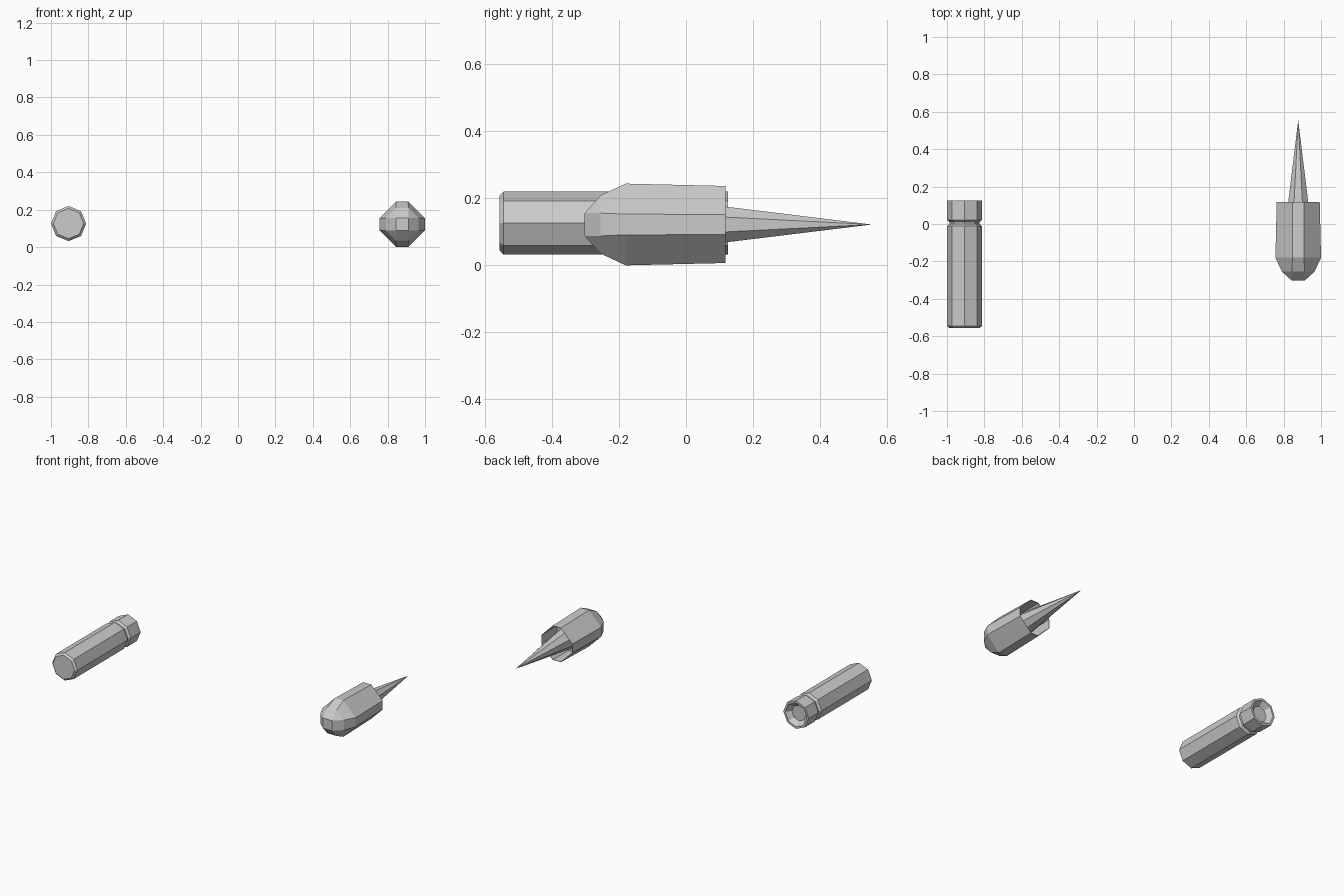
import bpy, bmesh, math

if "Cube" in bpy.data.objects:
    bpy.data.objects.remove(bpy.data.objects["Cube"])


def loft(name, rings, loc, cap_end=True):
    """Skin equal-sized rings of points into one flat-shaded mesh."""
    bm = bmesh.new()
    loops = [[bm.verts.new(p) for p in ring] for ring in rings]
    n = len(loops[0])
    for a, b in zip(loops, loops[1:]):
        for i in range(n):
            j = (i + 1) % n
            bm.faces.new((a[i], a[j], b[j], b[i]))
    bm.faces.new(loops[0][::-1])
    if cap_end:
        bm.faces.new(loops[-1])
    bmesh.ops.remove_doubles(bm, verts=bm.verts[:], dist=0.0005)
    bmesh.ops.dissolve_degenerate(bm, edges=bm.edges[:], dist=0.0001)
    bmesh.ops.recalc_face_normals(bm, faces=bm.faces[:])
    mesh = bpy.data.meshes.new(name)
    bm.to_mesh(mesh)
    bm.free()
    obj = bpy.data.objects.new(name, mesh)
    obj.location = loc
    bpy.context.collection.objects.link(obj)
    return obj


def round_ring(y, r, turn=0.0):
    """Regular octagon across the y axis."""
    return [(r * math.cos(turn + k * math.pi / 4), y,
             r * math.sin(turn + k * math.pi / 4)) for k in range(8)]


def flat_ring(y, e, h):
    """Octagon with four narrow flats of half width h at distance e."""
    pts = []
    for k in range(4):
        c, s = round(math.cos(k * math.pi / 2)), round(math.sin(k * math.pi / 2))
        for v in (-h, h):
            pts.append((c * e - s * v, y, s * e + c * v))
    return pts


# Spent casing: chamfered front, V groove, dished rear
casing_profile = [(-0.557, 0.081), (-0.545, 0.094), (-0.012, 0.094),
                  (0.0, 0.080), (0.010, 0.080), (0.022, 0.094),
                  (0.126, 0.094), (0.126, 0.080), (0.095, 0.052)]
loft("casing", [round_ring(y, r) for y, r in casing_profile],
     (-0.906, 0, 0.126))

# Projectile: blunt nose, faceted body, hollow rear with a floor inside
CENTRE = (0.878, 0, 0.122)
body_sections = [(-0.303, 0.034, 0.034), (-0.255, 0.087, 0.034),
                 (-0.18, 0.122, 0.031), (0.118, 0.115, 0.030),
                 (0.117, 0.113, 0.029), (-0.05, 0.115, 0.029)]
loft("projectile_body", [flat_ring(*s) for s in body_sections], CENTRE)

# Spike trailing out of the hollow rear
loft("rear_spike", [round_ring(-0.05, 0.080, math.pi / 8),
                    round_ring(0.555, 0.0001, math.pi / 8)], CENTRE, cap_end=False)
